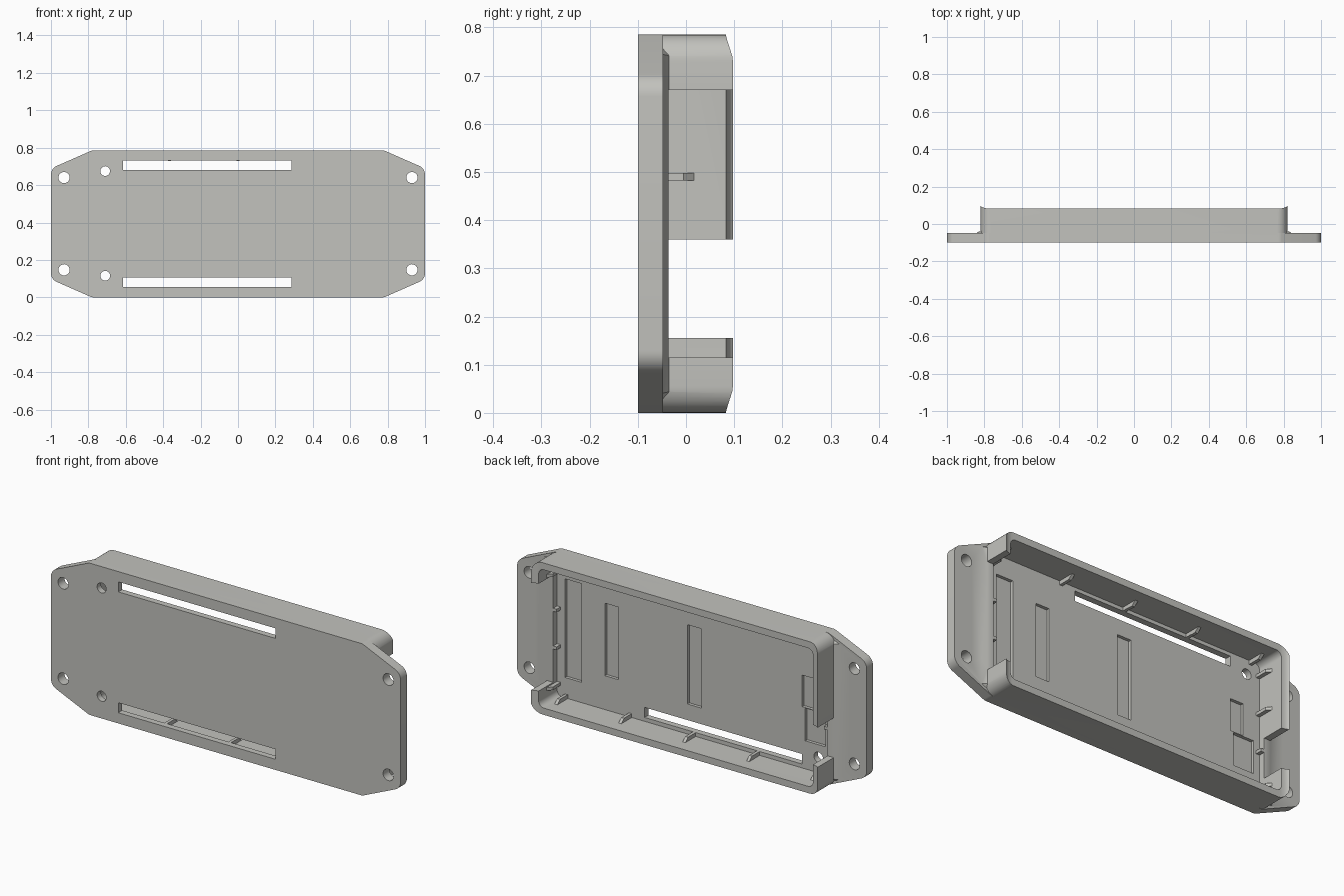
import bpy, bmesh, math
from mathutils import Vector

if "Cube" in bpy.data.objects:
    bpy.data.objects.remove(bpy.data.objects["Cube"])

H = 0.785           # overall height
WALL = 0.035        # wall thickness
FLOOR = -0.068      # inside floor level

grey = bpy.data.materials.new("warm grey plastic")
grey.diffuse_color = (0.54, 0.54, 0.51, 1)
grey.use_nodes = True
grey.node_tree.nodes["Principled BSDF"].inputs["Base Color"].default_value = grey.diffuse_color


def finish(name, bm):
    bmesh.ops.recalc_face_normals(bm, faces=bm.faces)
    me = bpy.data.meshes.new(name)
    bm.to_mesh(me)
    bm.free()
    ob = bpy.data.objects.new(name, me)
    bpy.context.collection.objects.link(ob)
    me.materials.append(grey)
    return ob


def prism(name, pts, a, b, axis='y', bevel=0):
    """Extrude an outline: (x, z) along y, or (x, y) along z."""
    bm = bmesh.new()
    put = (lambda p, t: (p[0], t, p[1])) if axis == 'y' else (lambda p, t: (p[0], p[1], t))
    lo = [bm.verts.new(put(p, a)) for p in pts]
    hi = [bm.verts.new(put(p, b)) for p in pts]
    n = len(pts)
    caps = [bm.faces.new(lo), bm.faces.new(hi)]
    for i in range(n):
        j = (i + 1) % n
        bm.faces.new((lo[i], lo[j], hi[j], hi[i]))
    if bevel:
        edges = [e for f in caps for e in f.edges]
        bmesh.ops.bevel(bm, geom=edges, offset=bevel, segments=2, profile=0.5, affect='EDGES')
    return finish(name, bm)


def rounded(corners, steps=8):
    """Round a convex outline given as (x, z, radius)."""
    out = []
    n = len(corners)
    for i, (x, z, r) in enumerate(corners):
        p = Vector((x, z))
        u = (Vector(corners[i - 1][:2]) - p).normalized()
        v = (Vector(corners[(i + 1) % n][:2]) - p).normalized()
        half = u.angle(v) / 2
        c = p + (u + v).normalized() * (r / math.sin(half))
        s = p + u * (r / math.tan(half)) - c
        e = p + v * (r / math.tan(half)) - c
        sweep = s.angle(e)
        for k in range(steps + 1):
            t = k / steps
            w = (s * math.sin((1 - t) * sweep) + e * math.sin(t * sweep)) / math.sin(sweep)
            out.append(tuple(c + w))
    return out


def rect(x0, x1, z0, z1, r=0):
    c = [(x0, z0), (x1, z0), (x1, z1), (x0, z1)]
    return rounded([(x, z, r) for x, z in c]) if r else c


def circle(x, z, r, n=24):
    return [(x + r * math.cos(2 * math.pi * i / n), z + r * math.sin(2 * math.pi * i / n)) for i in range(n)]


def hulls(name, groups):
    bm = bmesh.new()
    for pts in groups:
        vs = [bm.verts.new(p) for p in pts]
        bmesh.ops.convex_hull(bm, input=vs)
    return finish(name, bm)


def combine(target, tool, op):
    tool.hide_render = True
    m = target.modifiers.new(op, 'BOOLEAN')
    m.operation, m.object, m.solver = op, tool, 'EXACT'
    bpy.context.view_layer.objects.active = target
    bpy.ops.object.modifier_apply(modifier=m.name)
    bpy.data.objects.remove(tool, do_unlink=True)


# mounting plate with clipped, rounded corners
half = [(0.78, 0, 0.04), (0.998, 0.096, 0.05), (0.998, H - 0.096, 0.05), (0.78, H, 0.04)]
outline = half + [(-x, z, r) for x, z, r in reversed(half)]
case = prism("enclosure", rounded([(x * 1.002, z, r) for x, z, r in outline]), -0.1, -0.048, bevel=0.006)

# raised box walls
combine(case, prism("box", rect(-0.82, 0.82, 0, H, 0.055), -0.075, 0.1), 'UNION')

# sloped gussets where the end walls meet the plate
gussets = [[(s * x, y, z) for x, y, z in (
    (0.85, -0.052, 0.04), (0.85, -0.052, H - 0.04), (0.80, -0.052, 0.02),
    (0.80, -0.052, H - 0.02), (0.81, -0.03, 0.045), (0.81, -0.03, H - 0.045))] for s in (-1, 1)]
combine(case, hulls("gussets", gussets), 'UNION')

# hollow inside
combine(case, prism("cavity", rect(-0.82 + WALL, 0.82 - WALL, WALL, H - WALL, 0.03), FLOOR, 0.2), 'DIFFERENCE')

# rim: level on the long sides, sweeping up at both ends
arc = []
for i in range(9):
    t = math.pi / 2 * i / 8
    arc.append((0.775 + 0.046 * math.sin(t), 0.101 - 0.018 * math.cos(t)))
rim = [(-x, y) for x, y in reversed(arc)] + arc + [(0.822, 0.2), (-0.822, 0.2)]
combine(case, prism("rim_cut", rim, -0.1, 0.9, axis='z'), 'DIFFERENCE')


# small support ribs along the inner walls
def rib(origin, inward, w=0.008, reach=0.02):
    o, d = Vector(origin), Vector(inward)
    side = Vector((d.z, 0, d.x)) * w
    pts = []
    for depth, y in ((-0.01, FLOOR - 0.005), (reach, FLOOR - 0.005), (reach, -0.005), (0, 0.017), (-0.01, 0.017)):
        for s in (-1, 1):
            p = o + d * depth + side * s
            pts.append((p.x, y, p.z))
    return pts


ribs = []
for i in range(-2, 3):
    ribs.append(rib((i * 0.366, 0, WALL), (0, 0, 1)))
    ribs.append(rib((i * 0.366, 0, H - WALL), (0, 0, -1)))
for i in range(4):
    z = H / 2 + (i - 1.5) * 0.195
    for s in (-1, 1):
        ribs.append(rib((s * (0.82 - WALL), 0, z), (-s, 0, 0)))
combine(case, hulls("ribs", ribs), 'UNION')

# openings in the two end walls
combine(case, prism("right_gap", rect(0.74, 0.9, 0.115, 0.67), -0.036, 0.2), 'DIFFERENCE')
combine(case, prism("left_gap", rect(-0.9, -0.74, 0.155, 0.36), -0.036, 0.2), 'DIFFERENCE')

# shallow pockets in the floor
for x0, x1, z0, z1 in ((0.645, 0.74, 0.14, 0.65), (0.435, 0.512, 0.21, 0.585), (-0.04, 0.04, 0.19, 0.6),
                       (-0.69, -0.617, 0.352, 0.515), (-0.75, -0.634, 0.18, 0.348)):
    combine(case, prism("pocket", rect(x0, x1, z0, z1), FLOOR - 0.016, FLOOR + 0.01), 'DIFFERENCE')

# long slots through the plate
for z0 in (0.055, 0.68):
    combine(case, prism("slot", rect(-0.615, 0.285, z0, z0 + 0.052), -0.2, -0.03), 'DIFFERENCE')

# screw holes and two smaller indicator holes
holes = [(x, z, 0.03) for x in (-0.93, 0.93) for z in (0.147, 0.64)] + [(-0.71, 0.115, 0.026), (-0.71, 0.675, 0.026)]
for x, z, r in holes:
    combine(case, prism("hole", circle(x, z, r), -0.2, -0.03), 'DIFFERENCE')

# smooth the rounded corners, keep the edges crisp
bpy.ops.object.select_all(action='DESELECT')
case.select_set(True)
bpy.context.view_layer.objects.active = case
bpy.ops.object.shade_smooth_by_angle(angle=math.radians(30))
